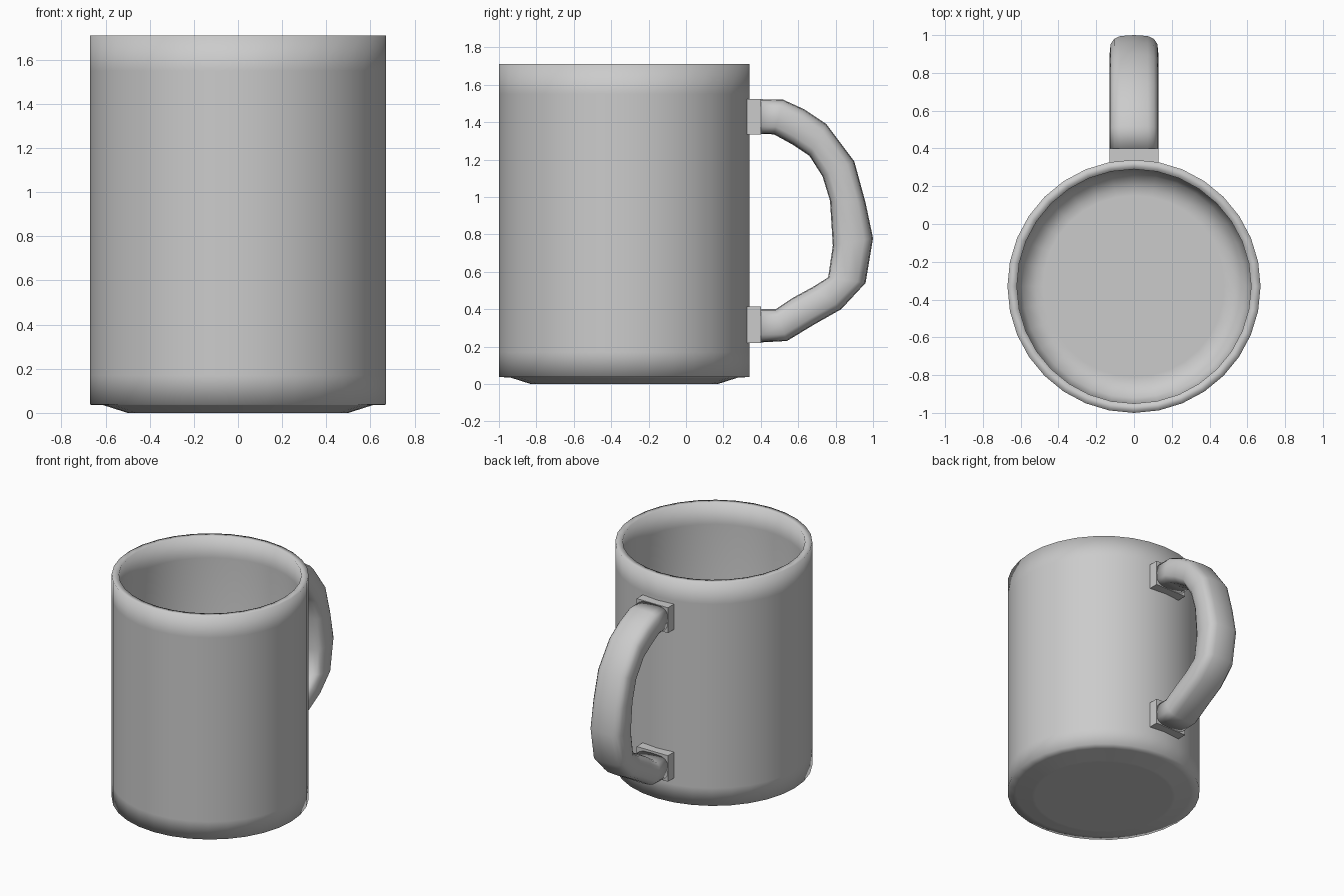
import bpy, bmesh, math

if "Cube" in bpy.data.objects:
    bpy.data.objects.remove(bpy.data.objects["Cube"])

CENTRE_Y = -0.33
SEGMENTS = 32


def make_object(name, bm):
    bmesh.ops.recalc_face_normals(bm, faces=bm.faces)
    for f in bm.faces:
        f.smooth = True
    mesh = bpy.data.meshes.new(name)
    bm.to_mesh(mesh)
    bm.free()
    obj = bpy.data.objects.new(name, mesh)
    bpy.context.collection.objects.link(obj)
    return obj


def loft(name, rings):
    """Skin closed rings of points in order and cap both ends."""
    bm = bmesh.new()
    loops = [[bm.verts.new(p) for p in ring] for ring in rings]
    n = len(loops[0])
    for a, b in zip(loops, loops[1:]):
        for i in range(n):
            j = (i + 1) % n
            bm.faces.new((a[i], a[j], b[j], b[i]))
    bm.faces.new(loops[0])
    bm.faces.new(loops[-1])
    return make_object(name, bm)


def circle(r, z):
    return [(r * math.cos(2 * math.pi * i / SEGMENTS),
             CENTRE_Y + r * math.sin(2 * math.pi * i / SEGMENTS), z)
            for i in range(SEGMENTS)]


# Cup: one profile from the foot, up the outside, over the rim, to the floor
cup_profile = [(0.48, 0.0), (0.50, 0.0), (0.61, 0.035), (0.67, 0.037),
               (0.67, 0.17), (0.67, 1.55), (0.67, 1.71),
               (0.62, 1.71), (0.62, 1.55), (0.62, 0.22),
               (0.59, 0.13), (0.52, 0.09), (0.48, 0.09)]
loft("cup_body", [circle(r, z) for r, z in cup_profile])

# Handle: matching outer and inner (y, z) edges, rounded cross-section
outer = [(0.39, 1.523), (0.52, 1.52), (0.63, 1.47), (0.75, 1.39), (0.90, 1.19),
         (0.96, 0.97), (1.0, 0.78), (0.96, 0.54), (0.83, 0.40),
         (0.68, 0.315), (0.54, 0.23), (0.39, 0.222)]
inner = [(0.39, 1.337), (0.47, 1.335), (0.57, 1.28), (0.66, 1.22), (0.73, 1.11),
         (0.77, 0.98), (0.785, 0.74), (0.76, 0.57), (0.68, 0.52),
         (0.57, 0.46), (0.48, 0.40), (0.39, 0.40)]


def section(o, i, half_width=0.13, sides=16):
    ring = []
    for k in range(sides):
        a = 2 * math.pi * k / sides
        c, s = math.cos(a), math.sin(a)
        x = half_width * math.copysign(abs(c) ** 0.6, c)
        t = 0.5 + 0.5 * math.copysign(abs(s) ** 0.6, s)
        ring.append((x, i[0] + (o[0] - i[0]) * t, i[1] + (o[1] - i[1]) * t))
    return ring


loft("handle", [section(o, i) for o, i in zip(outer, inner)])


# Square mounts joining the handle to the cup
def mount(name, z0, z1):
    rings = [[(-0.13, y, z0), (0.13, y, z0), (0.13, y, z1), (-0.13, y, z1)]
             for y in (0.31, 0.40)]
    obj = loft(name, rings)
    for p in obj.data.polygons:
        p.use_smooth = False


mount("upper_handle_mount", 1.335, 1.525)
mount("lower_handle_mount", 0.22, 0.415)
